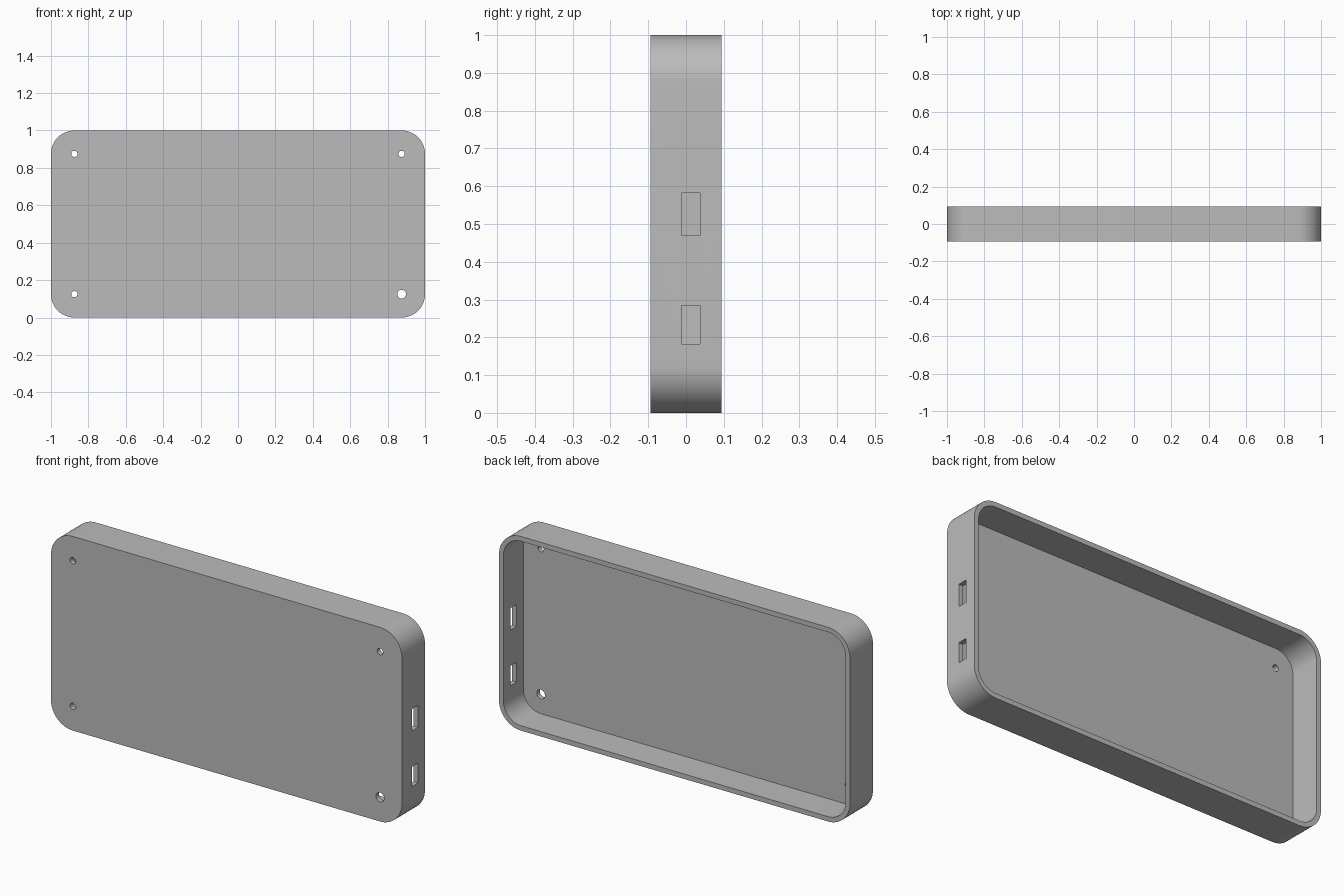
import bpy, bmesh, math
from mathutils import Vector

cube = bpy.data.objects.get("Cube")
if cube:
    bpy.data.objects.remove(cube, do_unlink=True)

DEPTH = 0.1875          # overall thickness along y
WALL = 0.025
RADIUS = 0.125
FRONT, BACK = -DEPTH / 2, DEPTH / 2

grey = bpy.data.materials.new("plain grey")
grey.use_nodes = True
colour = (0.5, 0.5, 0.5, 1)
grey.diffuse_color = colour
grey.node_tree.nodes["Principled BSDF"].inputs["Base Color"].default_value = colour


def arc(cx, cz, r, start, sweep, steps):
    return [(cx + r * math.cos(start + sweep * i / steps),
             cz + r * math.sin(start + sweep * i / steps)) for i in range(steps + 1)]


def rounded_rect(inset):
    """Outline of the case in the xz plane, shrunk by inset."""
    r, points = RADIUS - inset, []
    for k, (sx, sz) in enumerate([(1, 1), (-1, 1), (-1, -1), (1, -1)]):
        points += arc(sx * (1 - RADIUS), 0.5 + sz * (0.5 - RADIUS), r,
                      k * math.pi / 2, math.pi / 2, 16)
    return points


def prism(name, outline, y0, y1):
    """Extrude an xz outline along y."""
    bm = bmesh.new()
    face = bm.faces.new([bm.verts.new((x, y0, z)) for x, z in outline])
    new = bmesh.ops.extrude_face_region(bm, geom=[face])["geom"]
    bmesh.ops.translate(bm, vec=Vector((0, y1 - y0, 0)),
                        verts=[v for v in new if isinstance(v, bmesh.types.BMVert)])
    bmesh.ops.recalc_face_normals(bm, faces=bm.faces)
    mesh = bpy.data.meshes.new(name)
    bm.to_mesh(mesh)
    bm.free()
    mesh.materials.append(grey)
    obj = bpy.data.objects.new(name, mesh)
    bpy.context.collection.objects.link(obj)
    return obj


# Case body, open at the back
case = prism("case_shell", rounded_rect(0), FRONT, BACK)
cutters = [prism("cavity_cutter", rounded_rect(WALL), FRONT + WALL, BACK + 0.1)]

# Corner screw holes, one of them larger
for x in (-0.875, 0.875):
    for z in (0.125, 0.875):
        r = 0.0235 if x > 0 and z < 0.5 else 0.0165
        cutters.append(prism("screw_hole_cutter", arc(x, z, r, 0, math.tau, 32)[:-1],
                             FRONT - 0.05, FRONT + WALL + 0.03))

# Port openings through the side wall
for low, high in ((0.182, 0.284), (0.469, 0.582)):
    outline = [(0.94, low), (1.05, low), (1.05, high), (0.94, high)]
    cutters.append(prism("port_cutter", outline, -0.0125, 0.0375))

# Apply the cuts
bpy.ops.object.select_all(action="DESELECT")
case.select_set(True)
bpy.context.view_layer.objects.active = case
for cutter in cutters:
    cutter.hide_render = True
    mod = case.modifiers.new("cut", "BOOLEAN")
    mod.operation, mod.solver, mod.object = "DIFFERENCE", "EXACT", cutter
    bpy.ops.object.modifier_apply(modifier=mod.name)
    bpy.data.objects.remove(cutter, do_unlink=True)

bpy.ops.object.shade_smooth_by_angle(angle=math.radians(30))
